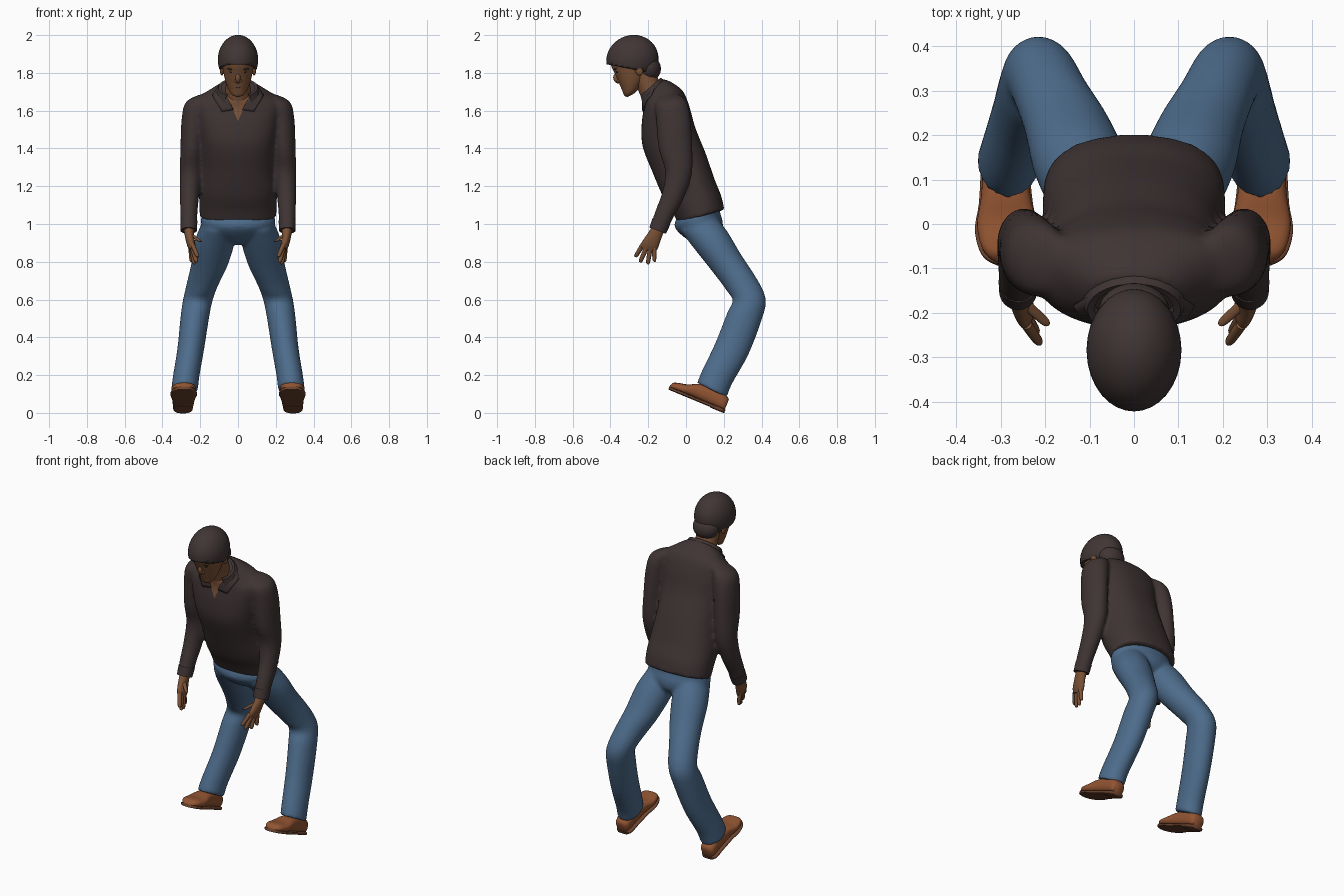
import bpy, bmesh, math
from mathutils import Matrix, Vector

if "Cube" in bpy.data.objects:
    bpy.data.objects.remove(bpy.data.objects["Cube"])


def material(name, r, g, b):
    m = bpy.data.materials.new(name)
    m.diffuse_color = (r, g, b, 1)
    m.use_nodes = True
    m.node_tree.nodes["Principled BSDF"].inputs["Base Color"].default_value = m.diffuse_color
    return m


SHIRT = material("dark shirt", .050, .034, .034)
HAIR = material("dark hair", .052, .036, .035)
SKIN = material("brown skin", .20, .085, .038)
JEANS = material("blue denim", .075, .15, .26)
SHOE = material("tan leather", .29, .09, .032)
SOLE = material("dark sole", .15, .055, .027)
FEATURE = material("dark features", .035, .018, .014)


def finish(name, bm, mats, mirror=False, angle=50):
    bmesh.ops.recalc_face_normals(bm, faces=bm.faces[:])
    me = bpy.data.meshes.new(name)
    bm.to_mesh(me)
    bm.free()
    for m in mats:
        me.materials.append(m)
    me.polygons.foreach_set("use_smooth", [True] * len(me.polygons))
    me.set_sharp_from_angle(angle=math.radians(angle))
    ob = bpy.data.objects.new(name, me)
    bpy.context.collection.objects.link(ob)
    if mirror:
        ob.modifiers.new("mirror", 'MIRROR').use_axis = (True, False, False)
    return ob


def spline(a, b, c, d, t):
    return [.5 * (2 * q + (r - p) * t + (2 * p - 5 * q + 4 * r - s) * t * t
                  + (3 * q - p - 3 * r + s) * t ** 3) for p, q, r, s in zip(a, b, c, d)]


def loft(name, rings, mat, mirror=False, sides=32, steps=4, power=2.0):
    """Smooth skin through rings (x, y, z, half width, half depth, pitch in degrees)."""
    pts = []
    last = len(rings) - 1
    for i in range(last):
        for k in range(steps):
            pts.append(spline(rings[max(i - 1, 0)], rings[i], rings[i + 1],
                              rings[min(i + 2, last)], k / steps))
    pts.append(rings[-1])
    bm = bmesh.new()
    loops = []
    for x, y, z, rx, ry, p in pts:
        p = math.radians(p)
        loop = []
        for j in range(sides):
            a = math.tau * j / sides
            c, s = math.cos(a), math.sin(a)
            u = rx * math.copysign(abs(c) ** (2 / power), c)
            v = ry * math.copysign(abs(s) ** (2 / power), s)
            loop.append(bm.verts.new((x + u, y + v * math.cos(p), z + v * math.sin(p))))
        loops.append(loop)
    for a, b in zip(loops, loops[1:]):
        for j in range(sides):
            n = (j + 1) % sides
            bm.faces.new((a[j], a[n], b[n], b[j]))
    bm.faces.new(loops[0])
    bm.faces.new(loops[-1])
    return finish(name, bm, [mat], mirror)


def fuse(name, parts, mats, smooth, cuts=(), paint=None):
    """Blend overlapping parts into one skin, then cut and colour it by a rule."""
    deps = bpy.context.evaluated_depsgraph_get()
    bm = bmesh.new()
    for part in parts:
        bm.from_mesh(part.evaluated_get(deps).to_mesh())
    for part in parts:
        bpy.data.objects.remove(part)
    ob = finish(name + "_blend", bm, [])
    remesh = ob.modifiers.new("blend", 'REMESH')
    remesh.mode, remesh.voxel_size = 'VOXEL', .01
    soft = ob.modifiers.new("soften", 'SMOOTH')
    soft.factor, soft.iterations = .5, smooth
    deps = bpy.context.evaluated_depsgraph_get()
    bm = bmesh.new()
    bm.from_mesh(ob.evaluated_get(deps).to_mesh())
    bpy.data.objects.remove(ob)
    for co, no in cuts:
        bmesh.ops.bisect_plane(bm, geom=bm.verts[:] + bm.edges[:] + bm.faces[:],
                               plane_co=co, plane_no=no)
    for f in bm.faces:
        f.material_index = int(paint(f.calc_center_median())) if paint else 0
    return finish(name, bm, mats)


# head space: tilted forward; up and fwd follow the face
TILT = 25
ST, CT = math.sin(math.radians(TILT)), math.cos(math.radians(TILT))


def head_pos(x, fwd, up):
    return Vector((x, -.28 - up * ST - fwd * CT, 1.86 + up * CT - fwd * ST))


def ball(name, x, fwd, up, size, mat, mirror=False, cut=None):
    bm = bmesh.new()
    bmesh.ops.create_uvsphere(bm, u_segments=32, v_segments=20, radius=1)
    bm.transform(Matrix.Translation((x, -fwd, up)) @ Matrix.Diagonal((*size, 1)))
    if cut:
        bmesh.ops.bisect_plane(bm, geom=bm.verts[:] + bm.edges[:] + bm.faces[:],
                               plane_co=cut[0], plane_no=cut[1], clear_inner=True)
    bm.transform(Matrix.Translation(head_pos(0, 0, 0)) @ Matrix.Rotation(math.radians(TILT), 4, 'X'))
    return finish(name, bm, [mat], mirror)


# head, from chin to crown: up, forward centre, half width, half depth
face = [(-.157, .09, .016, .016), (-.145, .078, .04, .04), (-.11, .05, .06, .067),
        (-.07, .03, .073, .086), (-.02, .012, .083, .103), (.03, 0, .087, .115),
        (.08, 0, .076, .1), (.11, 0, .04, .06)]
loft("head", [(*head_pos(0, f, u), rx, ry, TILT) for u, f, rx, ry in face], SKIN)
loft("neck", [(0, -.15, 1.62, .075, .07, 30), (0, -.185, 1.70, .066, .06, 28),
              (0, -.225, 1.80, .064, .065, 25)], SKIN)
hair = ball("hair", 0, 0, .01, (.107, .14, .13), HAIR, cut=((0, 0, -.05), (0, .72, 1)))
hair.modifiers.new("thickness", 'SOLIDIFY').thickness = .02
ball("nape_hair", 0, -.06, -.065, (.08, .064, .07), HAIR)
ball("nose", 0, .112, -.046, (.014, .022, .028), SKIN)
ball("nose_wings", .011, .112, -.06, (.01, .012, .009), SKIN, True)
ball("lips", 0, .107, -.098, (.025, .01, .01), SKIN)
ball("mouth_line", 0, .1125, -.098, (.02, .005, .002), FEATURE)
ball("eyes", .033, .1, -.015, (.013, .007, .005), FEATURE, True)
ball("eyebrows", .035, .101, .004, (.023, .008, .004), HAIR, True)
ball("ears", .085, -.008, -.055, (.011, .02, .028), SKIN, True)

# shirt: body and sleeves blended, with the open neck cut in and coloured as skin
body = loft("body", [
    (0, .08, 1.04, .202, .128, 16), (0, .055, 1.11, .205, .137, 17),
    (0, .015, 1.19, .205, .144, 18), (0, -.035, 1.32, .194, .149, 20),
    (0, -.09, 1.46, .20, .148, 20), (0, -.108, 1.57, .215, .136, 21),
    (0, -.12, 1.65, .215, .117, 25), (0, -.147, 1.69, .155, .097, 34),
    (0, -.176, 1.712, .105, .08, 45)], SHIRT, sides=64, steps=6, power=2.3)
sleeves = loft("sleeves", [
    (.15, -.10, 1.69, .03, .04, 10), (.208, -.083, 1.648, .065, .08, 9),
    (.231, -.068, 1.56, .067, .091, 7), (.244, -.055, 1.40, .061, .089, 4),
    (.25, -.04, 1.27, .058, .071, -8), (.257, -.07, 1.15, .051, .059, -20),
    (.26, -.115, 1.05, .045, .051, -21), (.261, -.148, .97, .042, .046, -21)], SHIRT, True)
shirt = fuse("shirt", [body, sleeves], [SHIRT, SKIN], 6,
             [((0, 0, 1.545), (s, 0, -.45)) for s in (1, -1)],
             lambda c: c.y < -.19 and c.z > 1.545 and abs(c.x) < (c.z - 1.545) * .45)
loft("cuffs", [(.26, -.13, 1.015, .045, .05, -21), (.261, -.15, .965, .043, .047, -21)],
     SHIRT, True)

# collar band and pointed flaps lying on the shirt
bm = bmesh.new()
rows = []
for rx, ry, lift in ((.12, .095, -.01), (.105, .078, .03), (.088, .066, .028)):
    row = []
    for k in range(25):
        a = math.radians(-55 + 290 * k / 24)
        v = ry * math.sin(a)
        row.append(bm.verts.new((rx * math.cos(a), -.178 + v * .75 - lift * .5,
                                 1.70 + v * .66 + lift * .75)))
    rows.append(row)
for a, b in zip(rows, rows[1:]):
    for k in range(24):
        bm.faces.new((a[k], a[k + 1], b[k + 1], b[k]))
finish("collar_band", bm, [SHIRT])
bm = bmesh.new()
flap = [(.105, -.165, 1.73), (.06, -.222, 1.675), (.024, -.24, 1.605),
        (.085, -.235, 1.595), (.128, -.175, 1.675)]
bm.faces.new([bm.verts.new(p) for p in flap])
bmesh.ops.triangulate(bm, faces=bm.faces[:])
bmesh.ops.subdivide_edges(bm, edges=bm.edges[:], cuts=4, use_grid_fill=True)
collar = finish("collar_flaps", bm, [SHIRT], True)
wrap = collar.modifiers.new("lie on shirt", 'SHRINKWRAP')
wrap.target, wrap.offset, wrap.wrap_mode = shirt, .007, 'OUTSIDE_SURFACE'
collar.modifiers.new("thickness", 'SOLIDIFY').thickness = .006

# hands: palm, four spread fingers and thumb
loft("palms", [(.26, -.14, .99, .028, .033, -21), (.257, -.165, .94, .025, .038, -21),
               (.248, -.19, .89, .022, .045, -21), (.243, -.202, .862, .014, .04, -21)],
     SKIN, True)
fingers = {"index": ((.238, -.232, .885), (.213, -.268, .825)),
           "middle": ((.24, -.212, .87), (.22, -.243, .797)),
           "ring": ((.244, -.19, .865), (.232, -.203, .787)),
           "little": ((.25, -.168, .875), (.246, -.168, .80)),
           "thumb": ((.25, -.175, .945), (.195, -.225, .905))}
for label, (base, tip) in fingers.items():
    a, b = Vector(base), Vector(tip)
    d = b - a
    loft(label + "_fingers", [(*(a - d * .2), .013, .013, -21), (*(a + d * .5), .012, .012, -21),
                              (*(a + d * .9), .01, .01, -21), (*b, .004, .004, -21)],
         SKIN, True, sides=12)

# jeans: seat and two bent legs blended
seat = loft("seat", [
    (0, .07, 1.09, .18, .11, 16), (0, .06, 1.025, .197, .126, 16),
    (0, .09, .975, .18, .112, 22), (0, .125, .935, .11, .08, 30),
    (0, .135, .915, .06, .05, 35)], JEANS, sides=48)
legs = loft("legs", [
    (.10, .065, 1.0, .092, .1, 22), (.122, .135, .91, .106, .098, 30),
    (.15, .218, .79, .097, .088, 33), (.185, .288, .69, .085, .085, 28),
    (.212, .335, .60, .079, .087, 3), (.228, .309, .51, .076, .093, -14),
    (.25, .243, .34, .071, .093, -21), (.275, .165, .19, .07, .087, -24),
    (.283, .137, .12, .071, .088, -27)], JEANS, True, sides=40)
fuse("jeans", [seat, legs], [JEANS], 8)

# shoes, toes tipped up: distance from heel, height, half width
shoe = [(0, .07, .033), (.02, .085, .045), (.09, .1, .05), (.17, .09, .056),
        (.23, .062, .066), (.28, .05, .058), (.305, .04, .042), (.317, .02, .02)]


def foot_ring(t, low, high, rx):
    mid = (low + high) / 2
    return (.292 - .02 * t, .20 - .924 * t + .383 * mid, .005 + .383 * t + .924 * mid,
            rx, (high - low) / 2, 67.5)


loft("shoes", [foot_ring(t, .006, h, w) for t, h, w in shoe], SHOE, True, power=2.6)
loft("shoe_soles", [foot_ring(t, -.003, .015, w + .005) for t, h, w in shoe], SOLE, True, power=4)
loft("shoe_heels", [foot_ring(t, -.006, .016, w) for t, w in ((-.004, .033), (.02, .05), (.075, .052))],
     SOLE, True, power=4)
